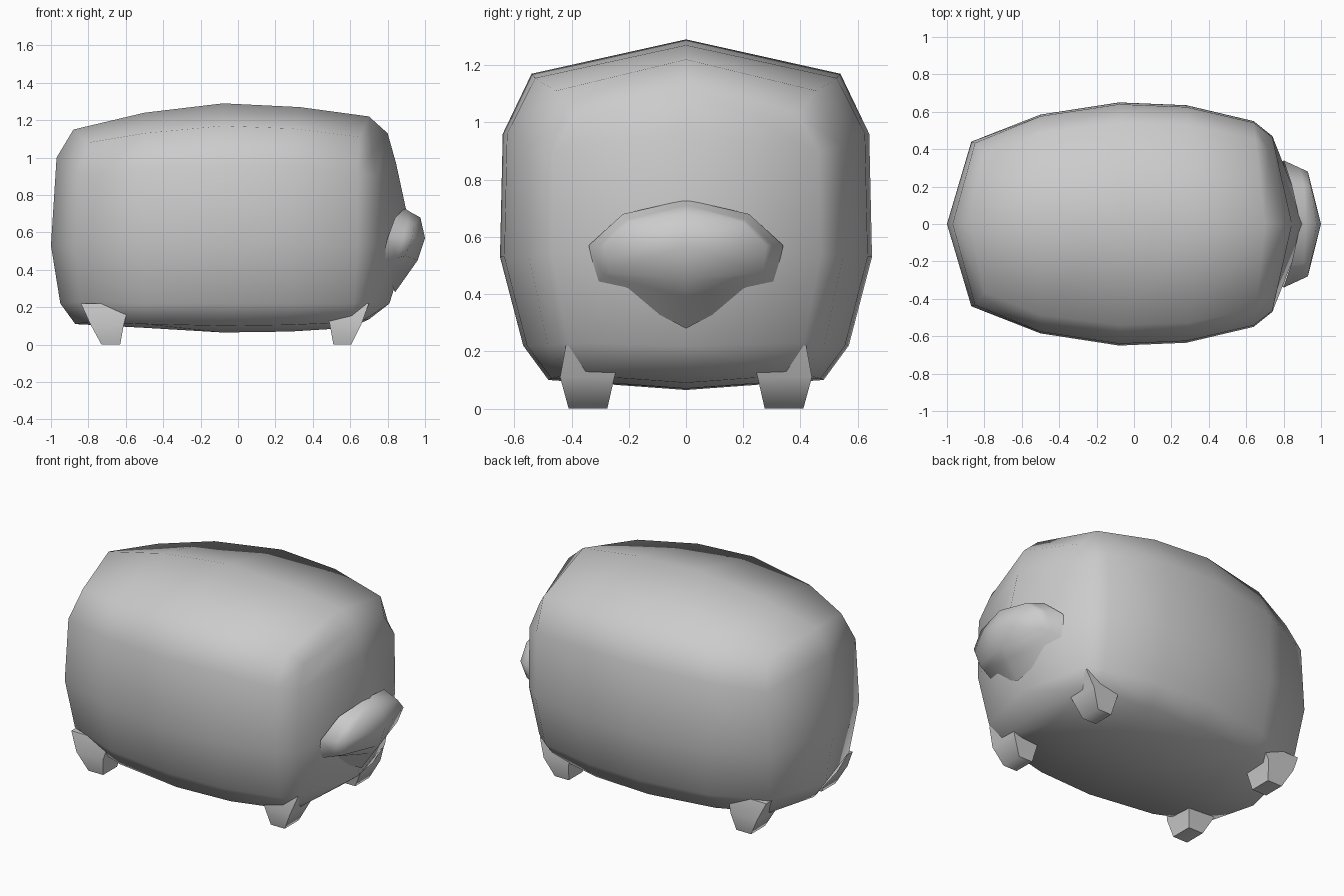
import bpy, bmesh

if "Cube" in bpy.data.objects:
    bpy.data.objects.remove(bpy.data.objects["Cube"])


def make(name, faces, mirrored=True):
    """Build a smooth mesh from coordinate polygons, mirrored across y = 0."""
    bm = bmesh.new()
    for s in ((1, -1) if mirrored else (1,)):
        for f in faces:
            bm.faces.new([bm.verts.new((x, y * s, z)) for x, y, z in f])
    bmesh.ops.remove_doubles(bm, verts=bm.verts, dist=0.0005)
    bmesh.ops.recalc_face_normals(bm, faces=bm.faces)
    for f in bm.faces:
        f.smooth = True
    me = bpy.data.meshes.new(name)
    bm.to_mesh(me)
    bm.free()
    ob = bpy.data.objects.new(name, me)
    bpy.context.collection.objects.link(ob)
    return ob


def loft(rings, closed=False):
    faces = []
    for a, b in zip(rings, rings[1:]):
        n = len(a)
        for i in range(n if closed else n - 1):
            j = (i + 1) % n
            faces.append([a[i], a[j], b[j], b[i]])
    return faces


def cap(r, s):
    """Close a half ring (8 points) onto a centre ridge (4 points)."""
    faces = [[r[0], r[1], s[0]], [r[1], r[2], s[0]]]
    for i in range(3):
        faces.append([r[i + 2], r[i + 3], s[i + 1], s[i]])
    return faces + [[r[5], r[6], s[3]], [r[6], r[7], s[3]]]


# Body: half outlines from back to front, stacked from bottom to top
X = (-0.87, -0.5, -0.08, 0.28, 0.64, 0.74)
Y = (0.44, 0.585, 0.65, 0.635, 0.55, 0.47)


def level(back, front, dx, ky, zs):
    mid = [(x + d, y * ky, z) for x, y, d, z in zip(X, Y, dx, zs)]
    return [(back[0], 0, back[1])] + mid + [(front[0], 0, front[1])]


rings = [
    level((-0.87, 0.11), (0.70, 0.135), (0.07, 0, 0, 0, -0.04, -0.07), 0.74,
          (0.12, 0.11, 0.10, 0.105, 0.12, 0.13)),
    level((-0.95, 0.22), (0.81, 0.22), (0.03, 0, 0, 0, -0.02, -0.03), 0.875,
          (0.23, 0.22, 0.22, 0.22, 0.22, 0.23)),
    level((-1.0, 0.53), (0.925, 0.60), (0, 0, 0, 0, 0, 0), 1.0,
          (0.53, 0.53, 0.53, 0.53, 0.53, 0.54)),
    level((-0.97, 1.0), (0.845, 0.97), (0.02, 0, 0, 0, 0, 0), 0.985,
          (0.91, 0.94, 0.96, 0.96, 0.92, 0.90)),
    level((-0.88, 1.15), (0.80, 1.13), (0.07, 0, 0, 0.01, 0.01, -0.02), 0.83,
          (1.08, 1.13, 1.17, 1.155, 1.11, 1.03)),
]
# Pull the upper shoulders in slightly less at the nose end
top = [(-0.5, 0, 1.24), (-0.08, 0, 1.29), (0.33, 0, 1.27), (0.70, 0, 1.22)]
belly = [(-0.5, 0, 0.09), (-0.08, 0, 0.065), (0.28, 0, 0.07), (0.60, 0, 0.09)]
make("body", loft(rings) + cap(rings[0], belly) + cap(rings[-1], top))

# Snout: flared base blending into a domed disc
base = [(0.89, 0, 0.73), (0.84, 0.22, 0.68), (0.80, 0.34, 0.57),
        (0.77, 0.31, 0.44), (0.84, 0, 0.28)]
rim = [(0.975, 0, 0.68), (0.945, 0.20, 0.65), (0.93, 0.28, 0.57),
       (0.895, 0.27, 0.475), (0.96, 0, 0.45)]
neck = [(0.92, 0, 0.71)] + [(x * 0.35 + a * 0.65, y * 0.35 + b * 0.65, z * 0.35 + c * 0.65)
                           for (x, y, z), (a, b, c) in zip(base[1:], rim[1:])]
nose = (1.0, 0, 0.57)
make("snout", loft([base, neck, rim]) + [[a, b, nose] for a, b in zip(rim, rim[1:])])


# Legs: tapered stubs leaning inward toward the foot
def rect(x0, x1, y0, y1, z):
    return [(x0, y0, z), (x1, y0, z), (x1, y1, z), (x0, y1, z)]


for name, foot, ankle, hip in (
        ("back_leg", (-0.73, -0.63), (-0.79, -0.61), (-0.84, -0.58)),
        ("front_leg", (0.51, 0.605), (0.49, 0.66), (0.47, 0.70))):
    secs = [rect(*foot, 0.275, 0.41, 0), rect(*ankle, 0.25, 0.44, 0.11),
            rect(*hip, 0.22, 0.42, 0.22)]
    make(name + "s", loft(secs, closed=True) + [secs[0], secs[-1]])
    bpy.context.view_layer.objects.active = bpy.data.objects[name + "s"]
    bpy.data.objects[name + "s"].select_set(True)
# Keep the sole edges of the feet crisp
bpy.ops.object.shade_smooth_by_angle(angle=1.2)
